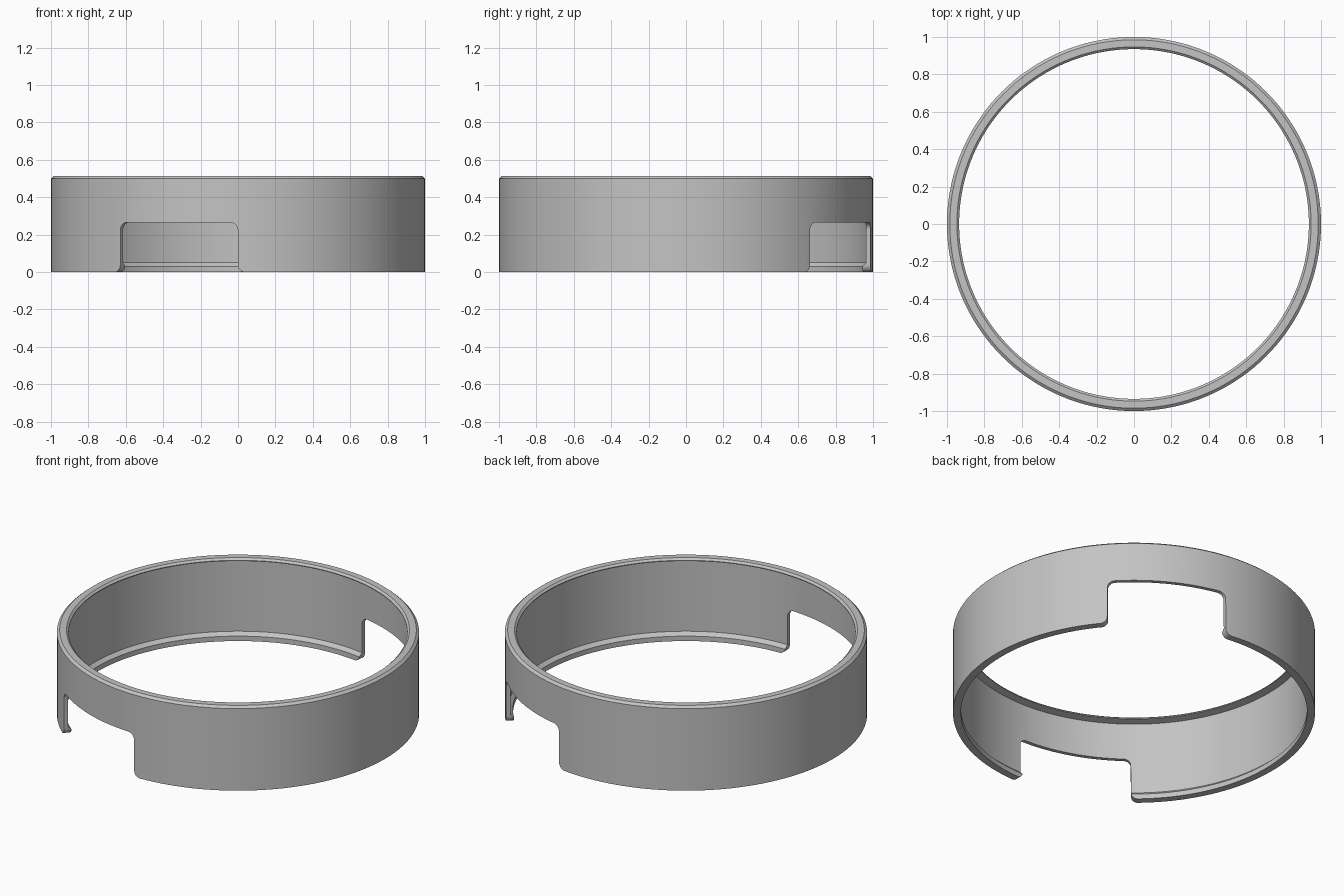
import bpy
import bmesh
from math import sin, cos, pi, radians

if "Cube" in bpy.data.objects:
    bpy.data.objects.remove(bpy.data.objects["Cube"], do_unlink=True)

SEGMENTS = 144
NOTCH_HEIGHT = 0.265
CORNER = 0.04
NOTCH_WIDTH = radians(39)

grey = bpy.data.materials.new("light grey")
grey.use_nodes = True
colour = (0.55, 0.55, 0.55, 1)
grey.diffuse_color = colour
grey.node_tree.nodes["Principled BSDF"].inputs["Base Color"].default_value = colour


def finish(name, bm):
    bmesh.ops.recalc_face_normals(bm, faces=bm.faces[:])
    mesh = bpy.data.meshes.new(name)
    bm.to_mesh(mesh)
    bm.free()
    mesh.materials.append(grey)
    obj = bpy.data.objects.new(name, mesh)
    bpy.context.collection.objects.link(obj)
    return obj


def bridge(bm, loops, closed):
    """Join neighbouring cross-sections with quads; cap the ends if open."""
    count = len(loops[0])
    pairs = list(zip(loops, loops[1:]))
    if closed:
        pairs.append((loops[-1], loops[0]))
    for a, b in pairs:
        for i in range(count):
            j = (i + 1) % count
            bm.faces.new((a[i], a[j], b[j], b[i]))
    if not closed:
        bm.faces.new(loops[0])
        bm.faces.new(loops[-1])


def section(bm, angle, points):
    return [bm.verts.new((r * cos(angle), r * sin(angle), z)) for r, z in points]


# Thin ring wall with a bevelled top lip and a small inner ledge at the bottom
profile = [(0.956, 0), (1, 0), (1, 0.5), (0.985, 0.513), (0.947, 0.513),
           (0.935, 0.502), (0.935, 0.497), (0.977, 0.488),
           (0.977, 0.05), (0.956, 0.03)]
bm = bmesh.new()
bridge(bm, [section(bm, 2 * pi * i / SEGMENTS, profile) for i in range(SEGMENTS)], True)
ring = finish("ring_wall", bm)


# Notch outline: flared at the foot, rounded at the upper corners
def notch_outline():
    steps = [pi / 2 * i / 8 for i in range(9)]
    side = [(CORNER * (sin(t) - 1), CORNER * (1 - cos(t)) - 0.0005) for t in steps]
    side += [(0.001 + CORNER * (1 - cos(t)), NOTCH_HEIGHT - CORNER * (1 - sin(t)))
             for t in steps]
    start = side[-1][0]
    span = NOTCH_WIDTH - 2 * start
    middle = [(start + span * i / 16, NOTCH_HEIGHT) for i in range(1, 16)]
    return side + middle + [(NOTCH_WIDTH - a, z) for a, z in reversed(side)]


bpy.context.view_layer.objects.active = ring
ring.select_set(True)
for name, start in (("front_notch", -129), ("rear_notch", 41.5)):
    bm = bmesh.new()
    loops = [section(bm, radians(start) + a,
                     [(0.85, -0.1), (1.1, -0.1), (1.1, z), (0.85, z)])
             for a, z in notch_outline()]
    bridge(bm, loops, False)
    cutter = finish(name + "_cutter", bm)
    cutter.hide_render = True
    cut = ring.modifiers.new(name, "BOOLEAN")
    cut.operation = "DIFFERENCE"
    cut.solver = "EXACT"
    cut.object = cutter
    bpy.ops.object.modifier_apply(modifier=name)
    bpy.data.objects.remove(cutter, do_unlink=True)

bpy.ops.object.shade_smooth_by_angle(angle=radians(25))
